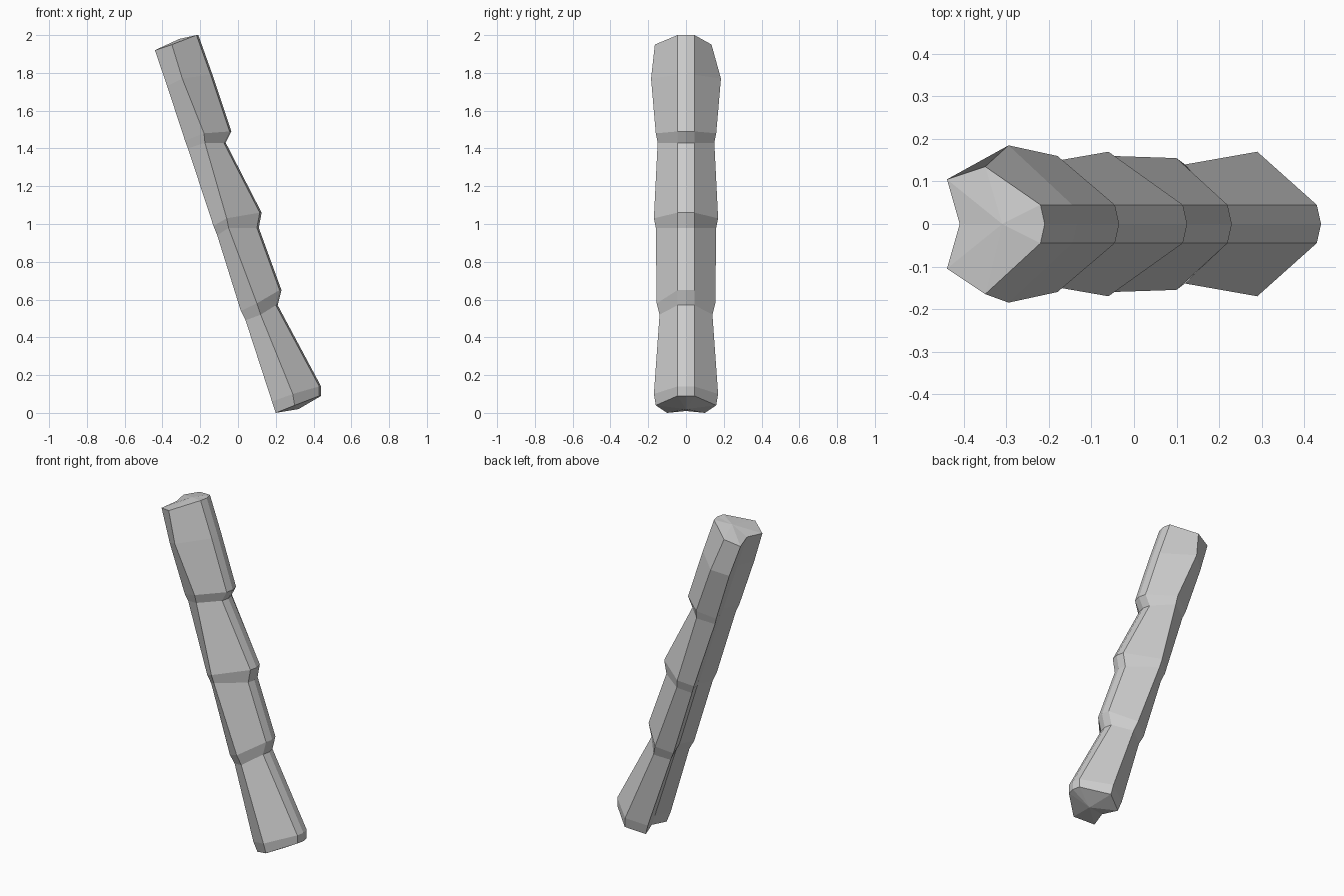
import bpy, bmesh

if "Cube" in bpy.data.objects:
    bpy.data.objects.remove(bpy.data.objects["Cube"])

# Each ring, bottom to top: front (x, z), side (x, y, z), back corner (x, y, z)
RINGS = [
    ((0.43, 0.09), (0.30, 0.16, 0.04), (0.20, 0.10, 0.00)),
    ((0.43, 0.14), (0.29, 0.17, 0.10), (0.18, 0.11, 0.06)),
    ((0.20, 0.57), (0.12, 0.14, 0.52), (0.04, 0.09, 0.49)),
    ((0.22, 0.65), (0.10, 0.155, 0.58), (0.015, 0.10, 0.54)),
    ((0.10, 0.98), (-0.05, 0.16, 0.98), (-0.11, 0.10, 0.94)),
    ((0.115, 1.06), (-0.06, 0.17, 1.03), (-0.13, 0.11, 0.99)),
    ((-0.075, 1.43), (-0.175, 0.15, 1.43), (-0.265, 0.10, 1.40)),
    ((-0.045, 1.49), (-0.18, 0.16, 1.48), (-0.28, 0.11, 1.44)),
    ((-0.145, 1.79), (-0.295, 0.185, 1.77), (-0.375, 0.12, 1.73)),
    ((-0.22, 2.00), (-0.35, 0.15, 1.95), (-0.44, 0.105, 1.92)),
]
CAP_CENTRES = ((0.32, 0, 0.02), (-0.31, 0, 1.98))


def ring_points(front, side, back):
    """Eight-sided section with a blunt front ridge and a shallow back groove."""
    (fx, fz), (bx, by, bz) = front, back
    half = [(fx, 0.045, fz), side, back]
    mirrored = [(x, -y, z) for x, y, z in reversed(half)]
    return [(fx + 0.01, 0, fz)] + half + [(bx + 0.03, 0, bz + 0.01)] + mirrored


bm = bmesh.new()
rings = [[bm.verts.new(p) for p in ring_points(*r)] for r in RINGS]

# The top end is chipped a little unevenly
rings[-1][2].co.y = 0.135
rings[-1][6].co.y = -0.165

# Segmented sides
for low, high in zip(rings, rings[1:]):
    for i in range(8):
        j = (i + 1) % 8
        bm.faces.new((low[i], low[j], high[j], high[i]))

# Faceted ends
for ring, centre in zip((rings[0], rings[-1]), CAP_CENTRES):
    c = bm.verts.new(centre)
    for i in range(8):
        bm.faces.new((ring[i], ring[(i + 1) % 8], c))

bmesh.ops.recalc_face_normals(bm, faces=bm.faces)
mesh = bpy.data.meshes.new("segmented_trunk")
bm.to_mesh(mesh)
bm.free()
bpy.context.collection.objects.link(bpy.data.objects.new("segmented_trunk", mesh))
